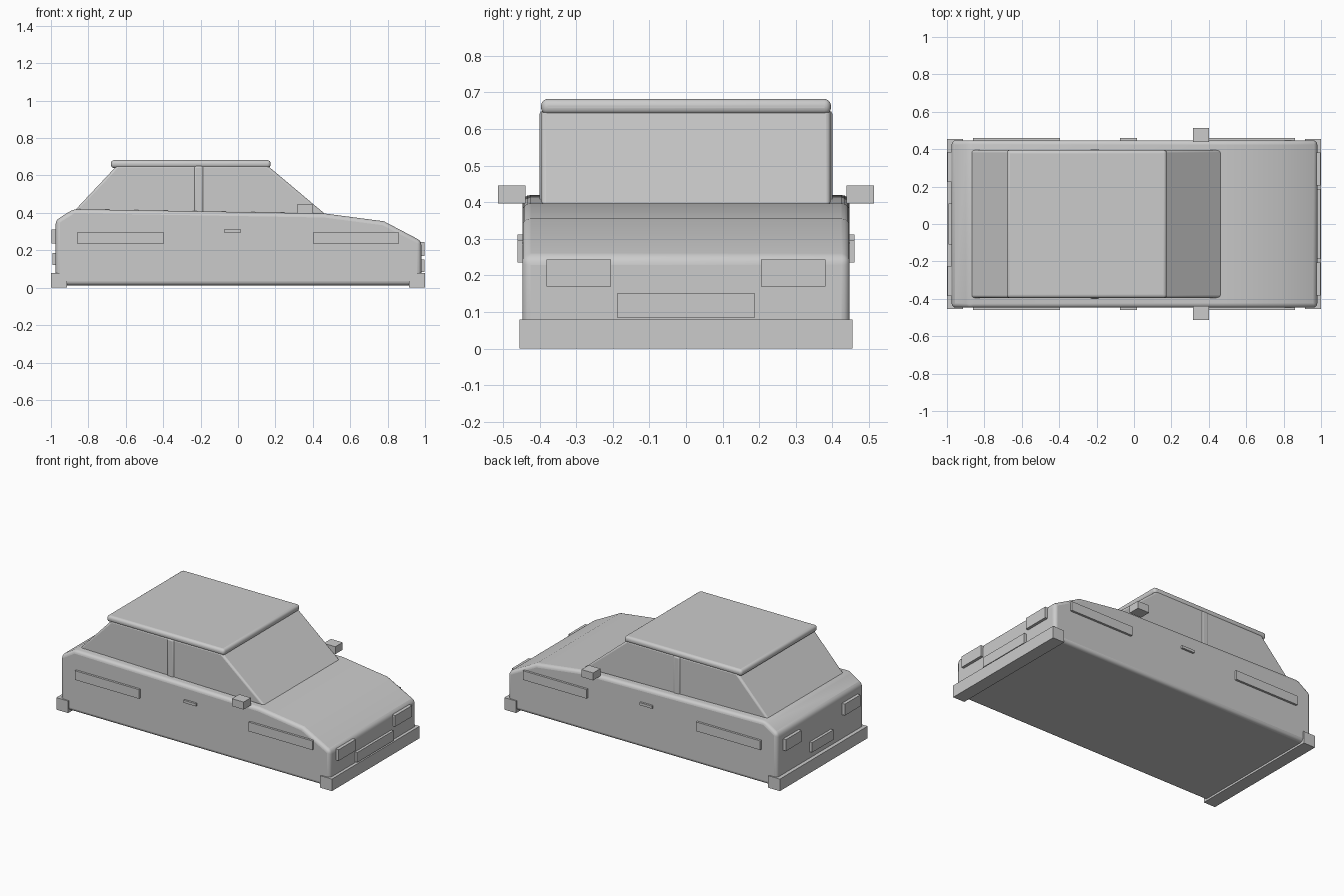
import bpy, bmesh, math

cube = bpy.data.objects.get("Cube")
if cube:
    bpy.data.objects.remove(cube, do_unlink=True)

grey = bpy.data.materials.new("plain_grey")
grey.use_nodes = True
COLOUR = (0.6, 0.6, 0.6, 1)
grey.diffuse_color = COLOUR
grey.node_tree.nodes["Principled BSDF"].inputs["Base Color"].default_value = COLOUR


def prism(name, profile, half_width, bevel=0.0, segments=4):
    """Extrude an x-z side profile across the car, with optional rounded edges."""
    bm = bmesh.new()
    near = bm.faces.new([bm.verts.new((x, -half_width, z)) for x, z in profile])
    ext = bmesh.ops.extrude_face_region(bm, geom=[near])
    verts = [v for v in ext["geom"] if isinstance(v, bmesh.types.BMVert)]
    bmesh.ops.translate(bm, verts=verts, vec=(0, 2 * half_width, 0))
    bmesh.ops.recalc_face_normals(bm, faces=bm.faces)
    return finish(name, bm, bevel, segments)


def finish(name, bm, bevel, segments):
    mesh = bpy.data.meshes.new(name)
    bm.to_mesh(mesh)
    bm.free()
    mesh.materials.append(grey)
    obj = bpy.data.objects.new(name, mesh)
    bpy.context.collection.objects.link(obj)
    if bevel:
        mod = obj.modifiers.new("rounded_edges", "BEVEL")
        mod.width = bevel
        mod.segments = segments
        mod.limit_method = "ANGLE"
        mod.angle_limit = math.radians(30)
        bpy.ops.object.select_all(action="DESELECT")
        obj.select_set(True)
        bpy.context.view_layer.objects.active = obj
        bpy.ops.object.shade_smooth_by_angle(angle=math.radians(35))
    return obj


def box(name, xs, ys, zs, bevel=0.0, segments=4):
    """Box from its x, y and z limits."""
    bm = bmesh.new()
    bmesh.ops.create_cube(bm, size=1)
    for v in bm.verts:
        v.co = [lim[0] if c < 0 else lim[1] for c, lim in zip(v.co, (xs, ys, zs))]
    return finish(name, bm, bevel, segments)


# Lower body and cabin
prism("body", [(-0.975, 0.013), (-0.975, 0.36), (-0.88, 0.42), (0.46, 0.397),
               (0.78, 0.355), (0.98, 0.25), (0.98, 0.013)], 0.447, 0.022)
prism("cabin", [(-0.88, 0.405), (-0.645, 0.655), (0.155, 0.655), (0.47, 0.39)],
      0.395, 0.012, 3)
box("roof", (-0.68, 0.175), (-0.396, 0.396), (0.64, 0.682), 0.018)

# Bumpers across both ends
box("front_bumper", (0.915, 1.0), (-0.455, 0.455), (0, 0.079))
box("rear_bumper", (-1.0, -0.915), (-0.455, 0.455), (0, 0.079))

# Centre panels on the nose and tail
box("grille", (0.95, 0.997), (-0.188, 0.188), (0.085, 0.15))
box("rear_plate", (-0.993, -0.95), (-0.11, 0.11), (0.12, 0.185))

# Paired side parts
for side, s in (("left", 1), ("right", -1)):
    def pair(name, xs, ys, zs, bevel=0.0):
        box(f"{side}_{name}", xs, sorted(s * y for y in ys), zs, bevel)

    pair("pillar", (-0.235, -0.185), (0.36, 0.4), (0.395, 0.65), 0.01)
    pair("mirror", (0.315, 0.4), (0.438, 0.513), (0.397, 0.446))
    pair("door_handle", (-0.075, 0.016), (0.43, 0.46), (0.295, 0.312))
    pair("front_side_trim", (0.4, 0.862), (0.43, 0.461), (0.235, 0.295))
    pair("rear_side_trim", (-0.861, -0.396), (0.43, 0.461), (0.235, 0.295))
    pair("headlight", (0.94, 0.998), (0.205, 0.381), (0.17, 0.243))
    pair("tail_light", (-0.996, -0.95), (0.225, 0.385), (0.235, 0.31))
